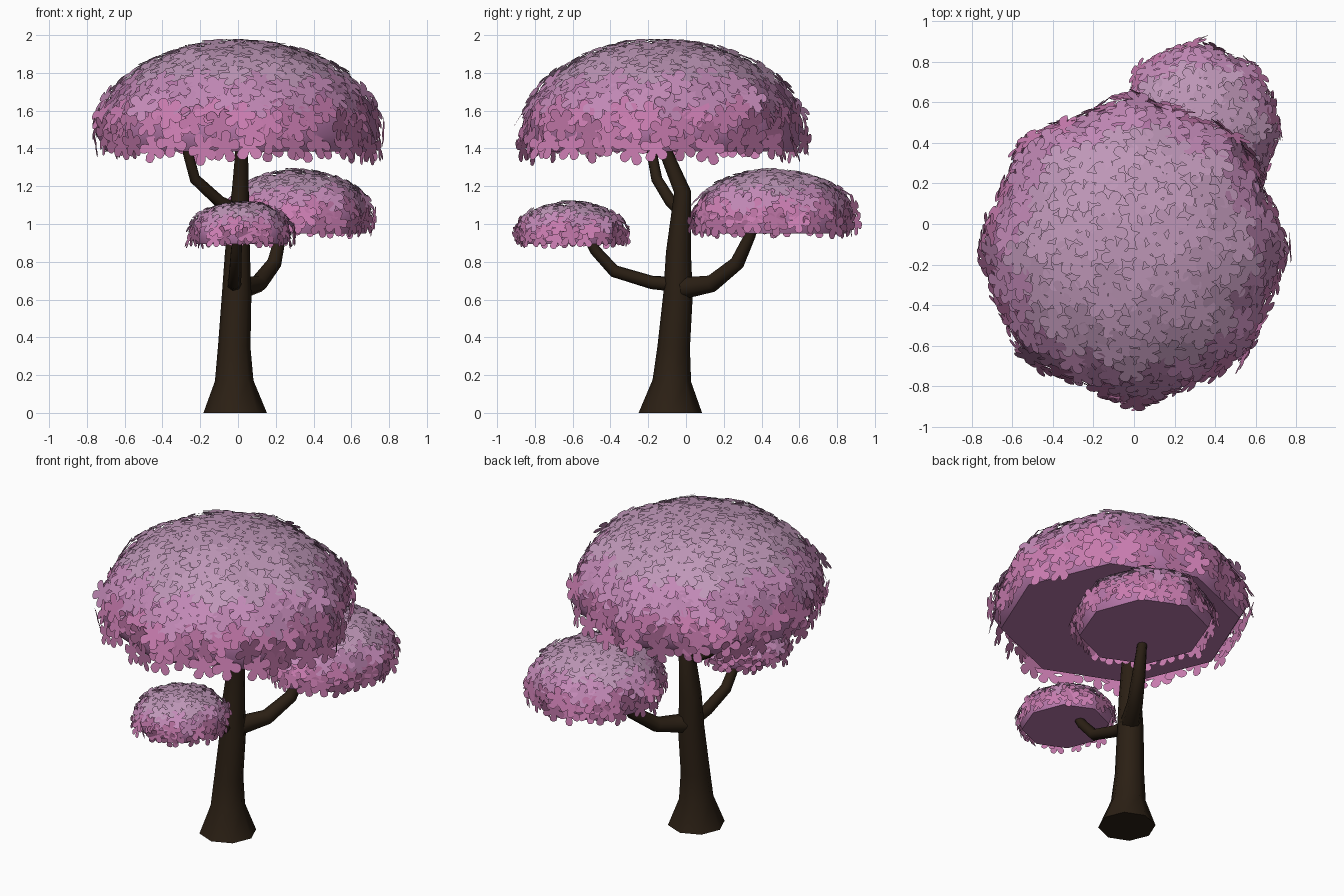
import bpy, bmesh, math, random
from mathutils import Vector, Matrix

if "Cube" in bpy.data.objects:
    bpy.data.objects.remove(bpy.data.objects["Cube"])

random.seed(4)


def material(name, rgb):
    m = bpy.data.materials.new(name)
    m.diffuse_color = (*rgb, 1)
    m.use_nodes = True
    m.node_tree.nodes["Principled BSDF"].inputs["Base Color"].default_value = m.diffuse_color
    return m


BARK = material("bark", (0.024, 0.014, 0.007))
CORE = material("canopy_core", (0.48, 0.19, 0.41))
LILAC = material("pale_blossom", (0.52, 0.31, 0.48))
MID = material("middle_blossom", (0.54, 0.25, 0.47))
PINK = material("pink_blossom", (0.58, 0.20, 0.43))


def finish(bm, name, mats, smooth=None):
    mesh = bpy.data.meshes.new(name)
    bm.to_mesh(mesh)
    bm.free()
    for m in mats:
        mesh.materials.append(m)
    ob = bpy.data.objects.new(name, mesh)
    bpy.context.collection.objects.link(ob)
    if smooth:
        bpy.ops.object.select_all(action='DESELECT')
        ob.select_set(True)
        bpy.context.view_layer.objects.active = ob
        bpy.ops.object.shade_smooth_by_angle(angle=math.radians(smooth))
    return ob


def skin_rings(bm, rings):
    for j, (a, b) in enumerate(zip(rings, rings[1:])):
        n = len(a)
        for i in range(n):
            bm.faces.new((a[i], a[(i + 1) % n], b[(i + 1) % n], b[i]))
    bm.faces.new(rings[0][::-1])
    bm.faces.new(rings[-1])


def limb(name, path, sides, level_base=False):
    """Tapered tube through (x, y, z, radius) points."""
    bm = bmesh.new()
    pts = [Vector(p[:3]) for p in path]
    rings = []
    for i, p in enumerate(pts):
        d = pts[min(i + 1, len(pts) - 1)] - pts[max(i - 1, 0)]
        if level_base and i == 0:
            d = Vector((0, 0, 1))
        rot = Vector((0, 0, 1)).rotation_difference(d)
        r = path[i][3]
        rings.append([bm.verts.new(p + rot @ Vector((
            r * math.cos(math.tau * k / sides), r * math.sin(math.tau * k / sides), 0)))
            for k in range(sides)])
    skin_rings(bm, rings)
    return finish(bm, name, [BARK], 60)


def add_flower(bm, pos, normal, size, mat):
    """Flat five-petalled blossom facing along the normal."""
    rot = (Vector((0, 0, 1)).rotation_difference(normal).to_matrix()
           @ Matrix.Rotation(random.uniform(0, math.tau), 3, 'Z'))
    centre = bm.verts.new(pos)
    petal = [(-36, .42), (-27, .72), (-17, .93), (-5, 1), (5, 1), (17, .93), (27, .72)]
    rim = []
    for k in range(5):
        for deg, r in petal:
            a = math.radians(72 * k + deg)
            rim.append(bm.verts.new(pos + rot @ Vector((
                size * r * math.cos(a), size * r * math.sin(a), 0))))
    for i in range(len(rim)):
        f = bm.faces.new((centre, rim[i], rim[(i + 1) % len(rim)]))
        f.material_index = mat


def canopy(name, centre, rx, ry, bottom, top, count, size, rim_count):
    """Flat-bottomed eight-sided dome covered with blossoms."""
    cx, cy, cz = centre
    h = top - cz
    sides = 8
    half = math.pi / sides
    bm = bmesh.new()
    profile = [(0.93, bottom)] + [(math.cos(math.radians(a)), cz + h * math.sin(math.radians(a)))
                                  for a in (0, 18, 36, 54, 72, 84)]
    rings = [[bm.verts.new((cx + rx * r * math.cos(math.tau * k / sides),
                            cy + ry * r * math.sin(math.tau * k / sides), z))
              for k in range(sides)] for r, z in profile]
    skin_rings(bm, rings)
    for f in bm.faces:
        if f.calc_center_median().z > cz + 0.5 * h:
            f.material_index = 1
    finish(bm, name + "_core", [CORE, LILAC], 60)

    # blossoms spread evenly by the golden angle, then a hanging row at the rim
    bm = bmesh.new()
    spots = [(0.03 + 0.97 * (i + 0.5) / count, i * 2.39996) for i in range(count)]
    spots += [(random.uniform(-0.16, -0.04), math.tau * (i + random.uniform(-.3, .3)) / rim_count)
              for i in range(rim_count)]
    for s, a in spots:
        c = math.sqrt(1 - s * s)
        mid = (math.floor(a / (2 * half)) + 0.5) * 2 * half
        flat = math.cos(half) / math.cos(a - mid)      # octagonal outline
        face = a + (mid - a) * 0.6
        n = Vector((c * math.cos(face) / rx, c * math.sin(face) / ry, max(s, 0) / h)).normalized()
        pos = Vector((cx + rx * c * flat * math.cos(a), cy + ry * c * flat * math.sin(a),
                      cz + h * s)) + n * (0.014 + random.uniform(0, 0.008))
        tilt = 0.06 + 0.26 * (1 - max(s, 0)) ** 2
        n = (n + Vector([random.uniform(-tilt, tilt) for _ in range(3)])).normalized()
        add_flower(bm, pos, n, size * random.uniform(0.92, 1.06),
                   2 if s < 0.28 else 1 if s < 0.6 else 0)
    finish(bm, name + "_blossoms", [LILAC, MID, PINK])


# trunk with flared foot
limb("trunk", [(-0.015, -0.083, 0, 0.168), (-0.02, -0.075, 0.17, 0.102), (-0.02, -0.065, 0.35, 0.086),
               (-0.007, -0.042, 0.63, 0.078), (-0.003, -0.04, 0.85, 0.066), (0.012, -0.018, 1.17, 0.045),
               (0.018, -0.09, 1.34, 0.036), (0.018, -0.13, 1.45, 0.03)], 8, True)

# branches
limb("front_branch", [(-0.02, -0.04, 0.68, 0.042), (-0.02, -0.18, 0.69, 0.036),
                      (-0.015, -0.38, 0.75, 0.034), (-0.01, -0.48, 0.86, 0.03),
                      (0.0, -0.53, 0.95, 0.025)], 7)
limb("back_branch", [(0.01, -0.02, 0.66, 0.06), (0.11, 0.14, 0.685, 0.047),
                     (0.19, 0.27, 0.79, 0.04), (0.225, 0.34, 0.94, 0.03),
                     (0.23, 0.36, 1.02, 0.025)], 7)
limb("left_branch", [(0.0, -0.03, 1.07, 0.035), (-0.10, -0.08, 1.12, 0.033),
                     (-0.23, -0.155, 1.24, 0.03), (-0.265, -0.18, 1.37, 0.028),
                     (-0.28, -0.19, 1.45, 0.025)], 7)

# foliage
canopy("main_canopy", (0.0, -0.125, 1.47), 0.75, 0.755, 1.385, 1.96, 205, 0.086, 34)
canopy("back_canopy", (0.315, 0.465, 1.025), 0.39, 0.425, 0.95, 1.27, 92, 0.07, 24)
canopy("front_canopy", (0.015, -0.605, 0.945), 0.265, 0.285, 0.895, 1.1, 62, 0.058, 20)
